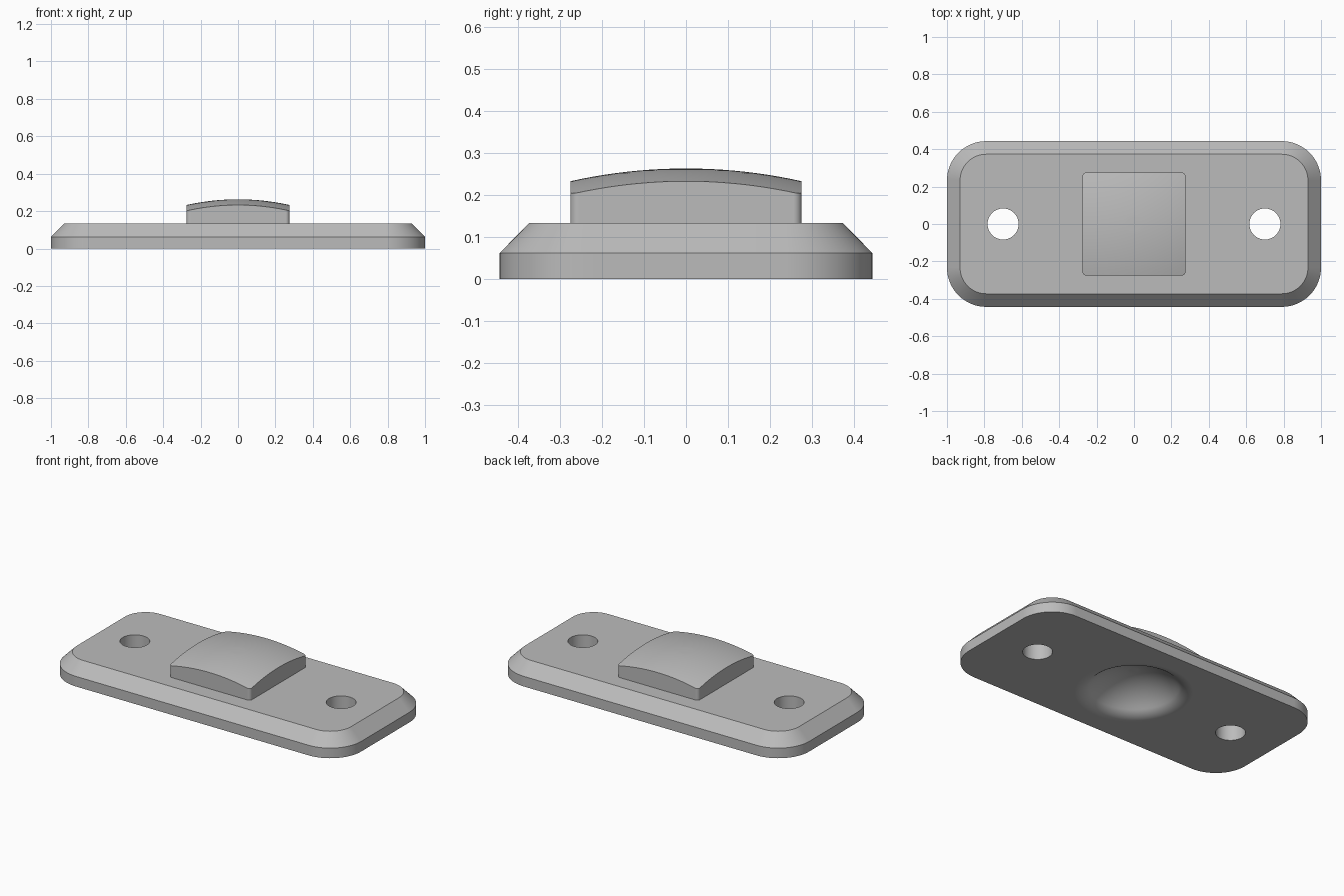
import bpy, bmesh
from math import sin, cos, pi, radians, sqrt

if "Cube" in bpy.data.objects:
    bpy.data.objects.remove(bpy.data.objects["Cube"], do_unlink=True)

grey = bpy.data.materials.new("plain_grey")
grey.use_nodes = True
grey.diffuse_color = (0.5, 0.5, 0.5, 1)
grey.node_tree.nodes["Principled BSDF"].inputs["Base Color"].default_value = (0.5, 0.5, 0.5, 1)


def circle(r, z, x=0, n=96):
    return [(x + r * cos(2 * pi * i / n), r * sin(2 * pi * i / n), z) for i in range(n)]


def rounded_rect(hx, hy, r, z, steps=16):
    """Outline of a rectangle with rounded corners, counter-clockwise."""
    points = []
    for corner, (sx, sy) in enumerate([(1, 1), (-1, 1), (-1, -1), (1, -1)]):
        for i in range(steps + 1):
            a = (corner + i / steps) * pi / 2
            points.append((sx * (hx - r) + r * cos(a), sy * (hy - r) + r * sin(a), z))
    return points


def loft(name, outlines):
    """Closed solid through stacked outlines, listed from bottom to top."""
    bm = bmesh.new()
    rings = [[bm.verts.new(p) for p in outline] for outline in outlines]
    n = len(rings[0])
    for low, high in zip(rings, rings[1:]):
        for i in range(n):
            j = (i + 1) % n
            bm.faces.new((low[i], low[j], high[j], high[i]))
    bm.faces.new(rings[0][::-1])
    bm.faces.new(rings[-1])
    mesh = bpy.data.meshes.new(name)
    bm.to_mesh(mesh)
    bm.free()
    mesh.materials.append(grey)
    obj = bpy.data.objects.new(name, mesh)
    bpy.context.collection.objects.link(obj)
    return obj


def combine(target, tool, operation):
    """Apply a boolean and discard the tool."""
    mod = target.modifiers.new(operation, 'BOOLEAN')
    mod.operation, mod.solver, mod.object = operation, 'EXACT', tool
    bpy.ops.object.select_all(action='DESELECT')
    bpy.context.view_layer.objects.active = target
    target.select_set(True)
    bpy.ops.object.modifier_apply(modifier=mod.name)
    bpy.data.objects.remove(tool, do_unlink=True)


# Base plate with a chamfered upper rim
plate_top, chamfer = 0.133, 0.07
plate = loft("base_plate", [
    rounded_rect(1, 0.443, 0.21, 0),
    rounded_rect(1, 0.443, 0.21, 0.062),
    rounded_rect(1 - chamfer, 0.443 - chamfer, 0.21 - chamfer, plate_top)])

# Square raised pad, trimmed by a shallow spherical dome
pad = loft("raised_pad", [rounded_rect(0.275, 0.275, 0.02, z, 6) for z in (0.08, 0.4)])
dome_r, peak = 1.26, 0.263
dome_rings = [circle(0.45, 0.03)]
for i in range(16):
    r = 0.45 * (1 - i / 16)
    dome_rings.append(circle(r, peak - dome_r + sqrt(dome_r ** 2 - r ** 2)))
combine(pad, loft("dome_trim", dome_rings), 'INTERSECT')
combine(plate, pad, 'UNION')

# Screw holes
for side in (-1, 1):
    hole = loft("hole_cutter", [circle(0.083, z, side * 0.7, 64) for z in (-0.1, 0.3)])
    combine(plate, hole, 'DIFFERENCE')

# Dished recess underneath with a rounded lip
lip, outer, slope, steps = 0.11, 0.33, radians(47), 14
recess = [circle(outer, -0.1)]
for i in range(steps + 1):
    a = slope * i / steps
    recess.append(circle(outer - lip * sin(a), lip * (1 - cos(a))))
join_r, join_z = outer - lip * sin(slope), lip * (1 - cos(slope))
bowl = join_r / sin(slope)
for i in range(1, steps):
    a = slope * (1 - i / steps)
    recess.append(circle(bowl * sin(a), join_z + bowl * (cos(a) - cos(slope))))
combine(plate, loft("recess_cutter", recess), 'DIFFERENCE')

# Smooth curves, crisp edges
plate.name = "mounting_plate_with_pad"
bpy.ops.object.select_all(action='DESELECT')
bpy.context.view_layer.objects.active = plate
plate.select_set(True)
bpy.ops.object.shade_smooth_by_angle(angle=radians(25))
weighted = plate.modifiers.new("even_shading", 'WEIGHTED_NORMAL')
weighted.keep_sharp = True
